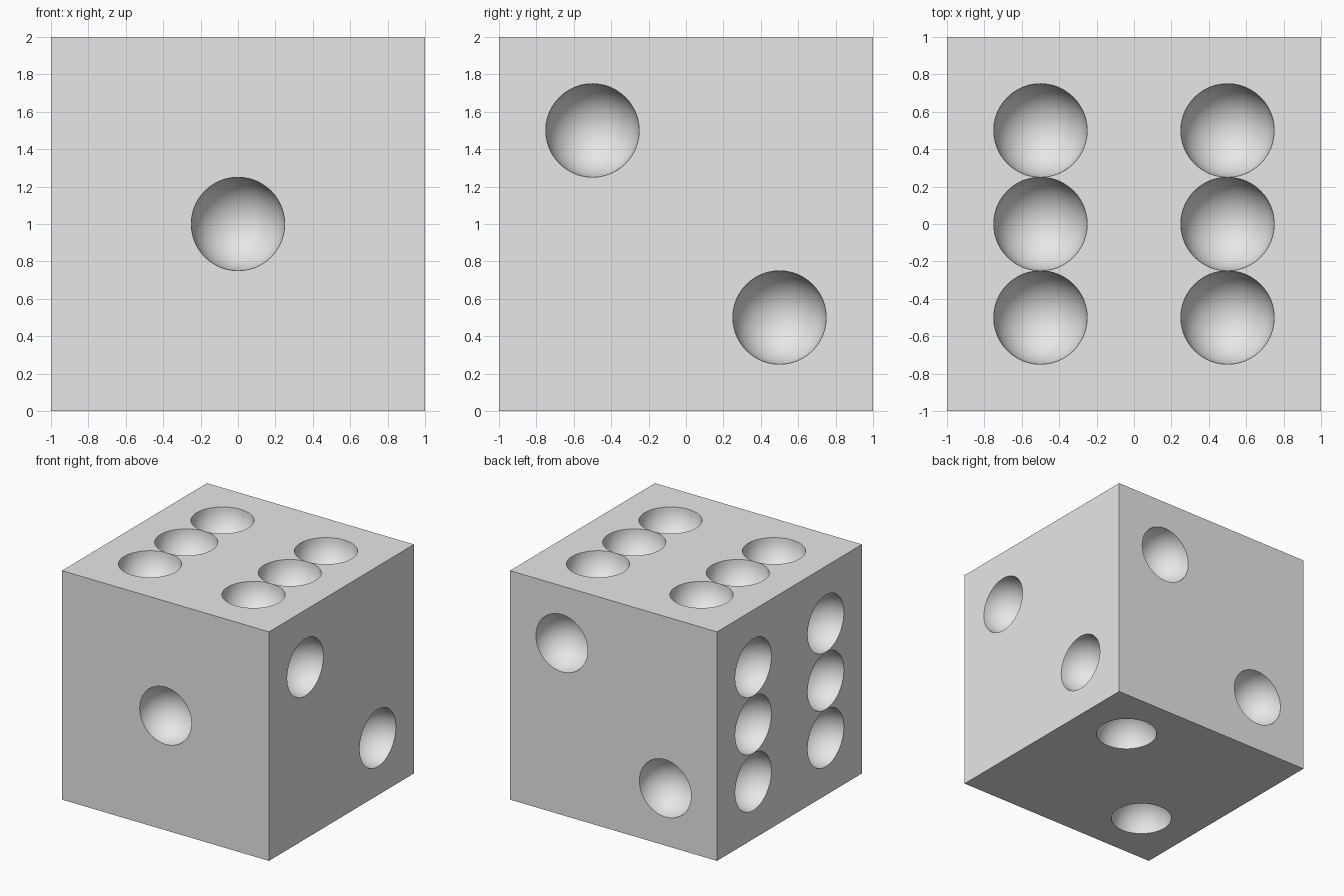
import bpy
import bmesh
from math import sin, cos, pi
from mathutils import Vector

if "Cube" in bpy.data.objects:
    bpy.data.objects.remove(bpy.data.objects["Cube"], do_unlink=True)

R = 0.25        # pip radius, also the size of one grid cell
SEGS = 48       # sides around a pip
RINGS = 12      # steps from rim to bottom of a pip
X, Y, Z = Vector((1, 0, 0)), Vector((0, 1, 0)), Vector((0, 0, 1))
CENTRE = Z

# Pip layouts in face coordinates
one = [(0, 0)]
two = [(-0.5, 0.5), (0.5, -0.5)]
six = [(u, v) for u in (-0.5, 0.5) for v in (-0.5, 0, 0.5)]

# Each side: right direction, up direction, pips
sides = [
    (X, Z, one),     # front
    (Y, Z, two),     # right
    (-X, Z, two),    # back
    (-Y, Z, six),    # left
    (X, Y, six),     # top
    (-X, Y, two),    # bottom
]

bm = bmesh.new()


def add_side(u, v, pips):
    n = u.cross(v)

    def vert(a, b, depth=0.0):
        return bm.verts.new(CENTRE + u * a + v * b + n * (1 - depth))

    # Flat cells, leaving out the squares that hold pips
    for i in range(8):
        for j in range(8):
            a, b = -1 + i * R, -1 + j * R
            ca, cb = a + R / 2, b + R / 2
            if any(abs(ca - p) < R and abs(cb - q) < R for p, q in pips):
                continue
            bm.faces.new([vert(a, b), vert(a + R, b),
                          vert(a + R, b + R), vert(a, b + R)])

    for p, q in pips:
        # Hemispherical hollow
        rings = []
        for k in range(RINGS):
            t = k / RINGS * pi / 2
            rings.append([vert(p + R * cos(t) * cos(2 * pi * s / SEGS),
                               q + R * cos(t) * sin(2 * pi * s / SEGS),
                               R * sin(t)) for s in range(SEGS)])
        for outer, inner in zip(rings, rings[1:]):
            for s in range(SEGS):
                e = (s + 1) % SEGS
                bm.faces.new([outer[s], outer[e], inner[e], inner[s]])
        pole = vert(p, q, R)
        for s in range(SEGS):
            bm.faces.new([rings[-1][s], rings[-1][(s + 1) % SEGS], pole])

        # Flat corners around the rim
        quarter = SEGS // 4
        for c, (sa, sb) in enumerate([(1, 1), (-1, 1), (-1, -1), (1, -1)]):
            arc = [rings[0][(c * quarter + s) % SEGS]
                   for s in range(quarter, -1, -1)]
            bm.faces.new([vert(p + sa * R, q + sb * R)] + arc)


for side in sides:
    add_side(*side)
bmesh.ops.remove_doubles(bm, verts=bm.verts[:], dist=0.0001)

mesh = bpy.data.meshes.new("die_body")
bm.to_mesh(mesh)
bm.free()
die = bpy.data.objects.new("die_body", mesh)
bpy.context.collection.objects.link(die)

# Plain grey material
grey = bpy.data.materials.new("light_grey")
grey.use_nodes = True
colour = (0.8, 0.8, 0.8, 1)
grey.diffuse_color = colour
grey.node_tree.nodes["Principled BSDF"].inputs["Base Color"].default_value = colour
mesh.materials.append(grey)

# Smooth hollows, crisp rims and edges
bpy.ops.object.select_all(action="DESELECT")
die.select_set(True)
bpy.context.view_layer.objects.active = die
bpy.ops.object.shade_smooth_by_angle(angle=pi / 6)
